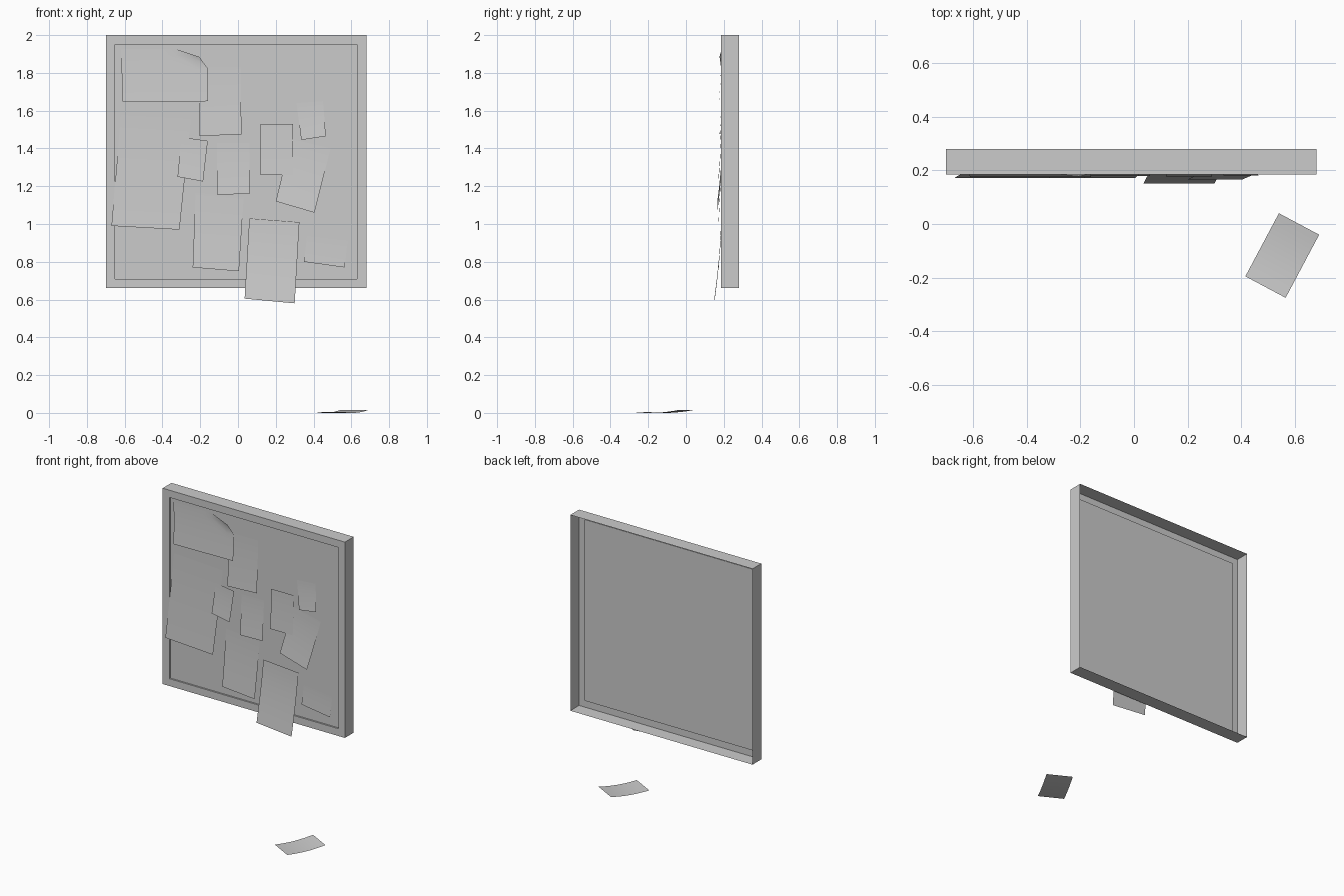
import bpy, bmesh

if "Cube" in bpy.data.objects:
    bpy.data.objects.remove(bpy.data.objects["Cube"])


def finish(name, bm, smooth=False):
    mesh = bpy.data.meshes.new(name)
    bm.to_mesh(mesh)
    bm.free()
    for p in mesh.polygons:
        p.use_smooth = smooth
    obj = bpy.data.objects.new(name, mesh)
    bpy.context.collection.objects.link(obj)
    return obj


# Notice board: outer walls, front border, small step and recessed panel, open back
def board():
    bm = bmesh.new()
    x0, x1, z0, z1 = -0.70, 0.68, 0.66, 2.0
    front, back, panel, border = 0.185, 0.28, 0.196, 0.05
    rings = []
    for inset, y in ((0, back), (0, front), (border, front), (border, panel)):
        a, b, c, d = x0 + inset, x1 - inset, z0 + inset, z1 - inset
        rings.append([bm.verts.new((x, y, z)) for x, z in ((a, c), (b, c), (b, d), (a, d))])
    for r, s in zip(rings, rings[1:]):
        for i in range(4):
            j = (i + 1) % 4
            bm.faces.new((r[i], r[j], s[j], s[i]))
    bm.faces.new(rings[-1])
    finish("notice_board", bm)


# Thin paper sheet: place(u, v) gives the point, v = 0 at the top and 1 at the bottom
def sheet(name, place, n=8):
    bm = bmesh.new()
    g = [[bm.verts.new(place(i / n, j / n)) for i in range(n + 1)] for j in range(n + 1)]
    for j in range(n):
        for i in range(n):
            bm.faces.new((g[j][i], g[j + 1][i], g[j + 1][i + 1], g[j][i + 1]))
    return finish(name, bm, True)


def blend(corners, u, v):
    tl, tr, br, bl = corners
    return [(tl[k] * (1 - u) + tr[k] * u) * (1 - v) + (bl[k] * (1 - u) + br[k] * u) * v
            for k in (0, 1)]


# Pinned note: flat at the top, lifting towards the viewer at the bottom
def note(name, corners, y_top, y_bottom, curl=0):
    def place(u, v):
        x, z = blend(corners, u, v)
        y = y_top + (y_bottom - y_top) * v ** 1.5
        d = max(0, u - v - 0.62) / 0.38
        return (x - curl * d, y - 0.25 * curl * d, z - curl * d)
    sheet(name, place)


board()
# Corners run top left, top right, bottom right, bottom left
note("wide_note", ((-.62, 1.925), (-.16, 1.93), (-.16, 1.65), (-.61, 1.645)), .189, .175, .045)
note("large_sheet", ((-.62, 1.575), (-.25, 1.555), (-.31, .97), (-.67, .99)), .193, .171)
note("small_left_note", ((-.30, 1.46), (-.16, 1.44), (-.185, 1.225), (-.32, 1.25)), .185, .172)
note("upper_note", ((-.205, 1.83), (.015, 1.83), (.018, 1.475), (-.205, 1.465)), .194, .178)
note("middle_note", ((-.11, 1.43), (.06, 1.43), (.06, 1.16), (-.11, 1.155)), .194, .179)
note("lower_sheet", ((-.225, 1.165), (.03, 1.14), (.005, .75), (-.24, .77)), .191, .172)
note("overhanging_sheet", ((.06, 1.03), (.325, 1.01), (.30, .58), (.035, .605)), .188, .150)
note("narrow_note", ((.12, 1.53), (.29, 1.53), (.29, 1.26), (.12, 1.26)), .188, .177)
note("upper_right_note", ((.31, 1.64), (.45, 1.65), (.465, 1.465), (.335, 1.445)), .194, .181)
note("tilted_note", ((.28, 1.45), (.49, 1.40), (.405, 1.06), (.20, 1.12)), .194, .166)
note("small_card", ((.365, .935), (.58, .91), (.565, .77), (.35, .80)), .191, .187)


# Fallen sheet lying on the floor, slightly curled
def fallen(u, v):
    x, y = blend(((.54, .04), (.69, -.04), (.565, -.275), (.415, -.195)), u, v)
    return (x, y, 0.036 * (v - 0.65) ** 2)


sheet("fallen_sheet", fallen)
